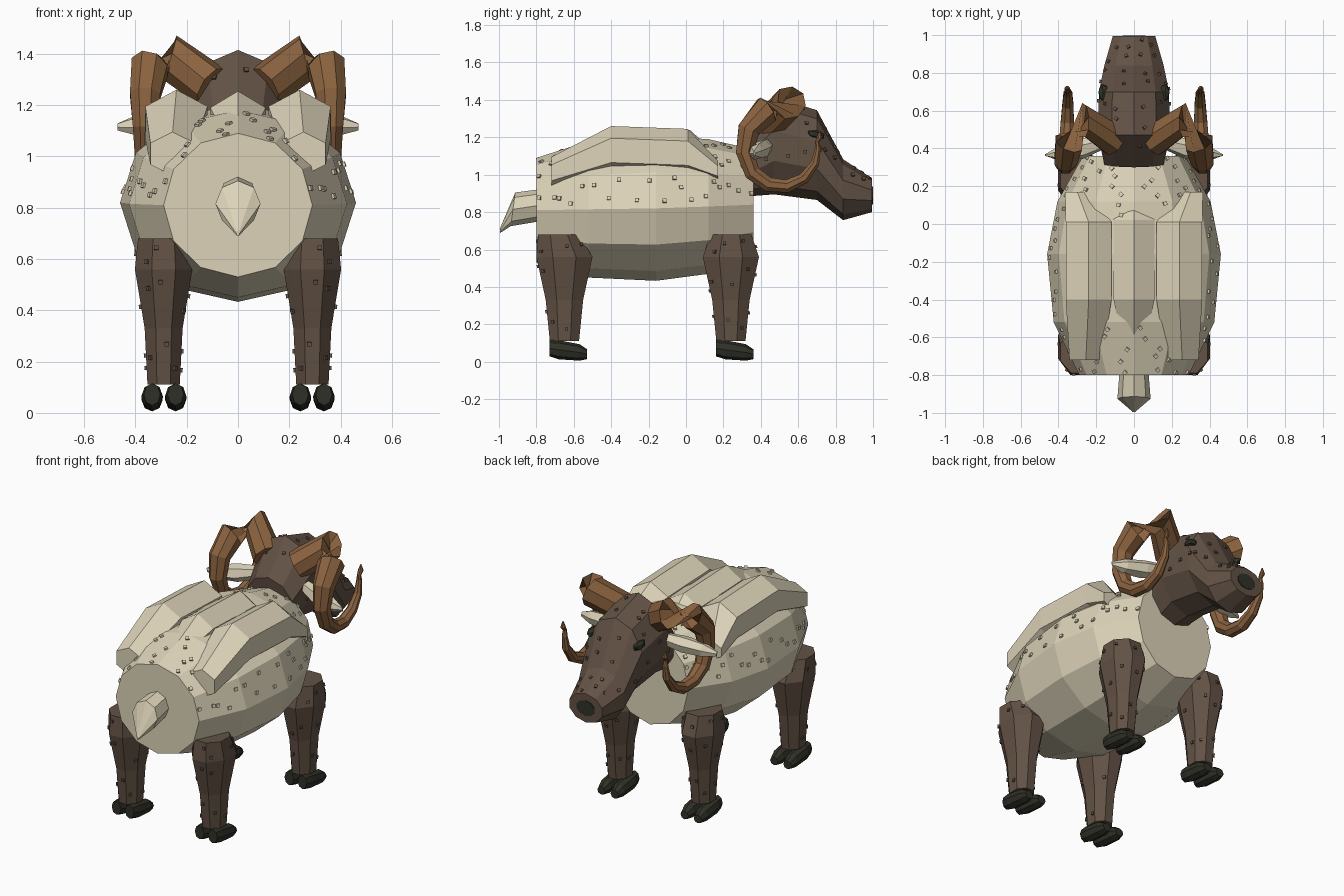
import bpy, bmesh, math, random
from mathutils import Vector, Matrix

if "Cube" in bpy.data.objects:
    bpy.data.objects.remove(bpy.data.objects["Cube"])

random.seed(4)


def material(name, rgb):
    m = bpy.data.materials.new(name)
    m.diffuse_color = (*rgb, 1)
    m.use_nodes = True
    m.node_tree.nodes["Principled BSDF"].inputs["Base Color"].default_value = m.diffuse_color
    return m


WOOL = material("cream_wool", (0.72, 0.65, 0.48))
BROWN = material("dark_brown_hide", (0.125, 0.085, 0.06))
HORN = material("horn_brown", (0.26, 0.125, 0.05))
DARK = material("hoof_dark", (0.028, 0.030, 0.020))


def finish(name, bm, mat, mirror=False):
    bmesh.ops.recalc_face_normals(bm, faces=bm.faces[:])
    me = bpy.data.meshes.new(name)
    bm.to_mesh(me)
    bm.free()
    me.materials.append(mat)
    ob = bpy.data.objects.new(name, me)
    bpy.context.collection.objects.link(ob)
    if mirror:
        ob.modifiers.new("mirror", 'MIRROR').use_mirror_merge = False
    return ob


def loft(name, rings, mat, mirror=False):
    """Skin a list of point rings and close both ends."""
    bm = bmesh.new()
    vs = [[bm.verts.new(p) for p in r] for r in rings]
    n = len(rings[0])
    for a, b in zip(vs, vs[1:]):
        for j in range(n):
            k = (j + 1) % n
            bm.faces.new((a[j], a[k], b[k], b[j]))
    bm.faces.new(vs[0])
    bm.faces.new(vs[-1])
    return finish(name, bm, mat, mirror)


def ring(c, u, v, n, turn=0.0):
    c, u, v = Vector(c), Vector(u), Vector(v)
    return [c + u * math.cos(a) + v * math.sin(a)
            for a in (turn + 2 * math.pi * j / n for j in range(n))]


def rings_y(rows, n, turn=math.pi / 2):
    """Rows of (x, y, z, x radius, z radius, lean)."""
    return [ring((x, y, z), (rx, 0, 0), (0, lean, rz), n, turn)
            for x, y, z, rx, rz, lean in rows]


def studs(name, rings, mat, per_face, keep, mirror=False, size=0.02):
    """Scatter little cubes over the skin of a loft."""
    bm = bmesh.new()
    n = len(rings[0])
    for a, b in zip(rings, rings[1:]):
        for j in range(n):
            k = (j + 1) % n
            nor = (a[k] - a[j]).cross(b[j] - a[j])
            if nor.length < 1e-7:
                continue
            rot = nor.to_track_quat('Z', 'Y').to_matrix().to_4x4()
            for i in range(per_face):
                u = random.uniform(0.15, 0.85)
                v = (i + random.uniform(0.2, 0.8)) / per_face
                p = a[j].lerp(a[k], u).lerp(b[j].lerp(b[k], u), v)
                if keep(p):
                    bmesh.ops.create_cube(bm, size=size,
                                          matrix=Matrix.Translation(p) @ rot)
    finish(name, bm, mat, mirror)


# Barrel body
body = rings_y([(0, -0.80, 0.81, 0.29, 0.28, 0),
                (0, -0.52, 0.815, 0.425, 0.365, 0),
                (0, -0.16, 0.82, 0.46, 0.387, 0),
                (0, 0.12, 0.83, 0.405, 0.36, 0),
                (0, 0.36, 0.84, 0.27, 0.295, 0)], 12)
loft("body", body, WOOL)
studs("body_studs", body, WOOL, 5,
      lambda p: 0.83 < p.z and (p.z < 1.01 or p.y > 0.03 or p.y < -0.5))

# Fleece ridges along the back
loft("center_fleece", rings_y([(0, -0.72, 1.04, 0.05, 0.05, 0),
                               (0, -0.40, 1.125, 0.125, 0.13, 0),
                               (0, 0.02, 1.11, 0.125, 0.13, 0),
                               (0, 0.12, 1.09, 0.08, 0.06, 0)], 6), WOOL)
loft("side_fleece", rings_y([(0.255, -0.72, 1.01, 0.10, 0.085, 0),
                             (0.24, -0.40, 1.13, 0.14, 0.13, 0),
                             (0.24, 0.01, 1.115, 0.14, 0.13, 0),
                             (0.30, 0.17, 1.02, 0.075, 0.055, 0)], 6),
     WOOL, True)

# Tail
loft("tail", rings_y([(0, -0.76, 0.84, 0.075, 0.085, 0),
                      (0, -0.925, 0.815, 0.088, 0.09, 0.012),
                      (0, -0.995, 0.70, 0.006, 0.012, 0)], 8), WOOL)

# Legs and cloven hooves
LEG = [(0.68, -0.03, 0.100, 0.110), (0.56, 0.0, 0.112, 0.15),
       (0.33, 0.0, 0.074, 0.100), (0.11, 0.0, 0.063, 0.078)]
for side, y0 in (("rear", -0.65), ("front", 0.24)):
    d = 0.03 if side == "front" else 0.0
    leg = [ring((0.29, y0 + dy + (d if z > 0.6 else 0), z),
                (rx / 0.924, 0, 0), (0, ry / 0.924, 0), 8, math.pi / 8)
           for z, dy, rx, ry in LEG]
    loft(side + "_legs", leg, BROWN, True)
    studs(side + "_leg_studs", leg, BROWN, 1,
          lambda p: random.random() < 0.8, True, 0.017)
    for label, x in (("inner", 0.243), ("outer", 0.335)):
        loft(f"{side}_{label}_hoof",
             rings_y([(x, y0 - 0.08, 0.072, 0.032, 0.043, 0),
                      (x, y0 - 0.03, 0.064, 0.042, 0.051, 0),
                      (x, y0 + 0.08, 0.050, 0.041, 0.044, 0),
                      (x, y0 + 0.122, 0.040, 0.028, 0.026, 0)], 8),
             DARK, True)

# Head, from neck to muzzle
head = rings_y([(0, 0.32, 1.05, 0.165, 0.165, -0.02),
                (0, 0.47, 1.155, 0.20, 0.26, 0),
                (0, 0.70, 1.105, 0.195, 0.24, 0),
                (0, 0.84, 0.92, 0.165, 0.163, 0),
                (0, 0.995, 0.89, 0.118, 0.09, 0)], 10)
loft("head", head, BROWN)
studs("head_studs", head, BROWN, 2,
      lambda p: p.z > 1.0 and p.y > 0.4 or p.y > 0.85 and p.z > 0.9, size=0.018)

# Nose plate on the muzzle end
loft("nose", rings_y([(0, 0.992, 0.89, 0.065, 0.048, 0),
                      (0, 0.999, 0.89, 0.065, 0.048, 0)], 10), DARK)

# Eyes
bm = bmesh.new()
bmesh.ops.create_icosphere(bm, subdivisions=1, radius=1,
                           matrix=Matrix.Translation((0.163, 0.695, 1.215))
                           @ Matrix.Rotation(math.radians(-12), 4, 'X')
                           @ Matrix.Diagonal((0.028, 0.052, 0.026, 1)))
finish("eyes", bm, DARK, True)

# Curling horns: path point and tube radius
HORN_PATH = [((0.10, 0.44, 1.27), 0.088), ((0.265, 0.55, 1.385), 0.092),
             ((0.345, 0.43, 1.345), 0.080), ((0.362, 0.335, 1.24), 0.064),
             ((0.362, 0.315, 1.12), 0.052), ((0.360, 0.355, 1.01), 0.046),
             ((0.357, 0.44, 0.948), 0.042), ((0.353, 0.54, 0.938), 0.038),
             ((0.350, 0.63, 0.98), 0.032), ((0.350, 0.69, 1.06), 0.025),
             ((0.350, 0.705, 1.14), 0.017), ((0.352, 0.70, 1.175), 0.012),
             ((0.354, 0.715, 1.20), 0.016), ((0.354, 0.715, 1.235), 0.003)]
pts = [Vector(p) for p, r in HORN_PATH]
horn = []
for i, (p, r) in enumerate(HORN_PATH):
    t = (pts[min(i + 1, len(pts) - 1)] - pts[max(i - 1, 0)]).normalized()
    side = Vector((1, 0, 0)) if i > 1 else Vector((0.55, -0.85, 0))
    u = (side - t * side.dot(t)).normalized()
    horn.append(ring(p, u * r, t.cross(u) * r, 8, math.pi / 8))
loft("horns", horn, HORN, True)

# Leaf shaped ears
loft("ears", [ring(c, (0, ry, 0.25 * ry), (0, -0.2 * rz, rz), 6)
              for c, ry, rz in (((0.13, 0.44, 1.16), 0.03, 0.035),
                                ((0.27, 0.40, 1.135), 0.055, 0.05),
                                ((0.39, 0.375, 1.122), 0.042, 0.042),
                                ((0.47, 0.365, 1.115), 0.004, 0.015))],
     WOOL, True)
